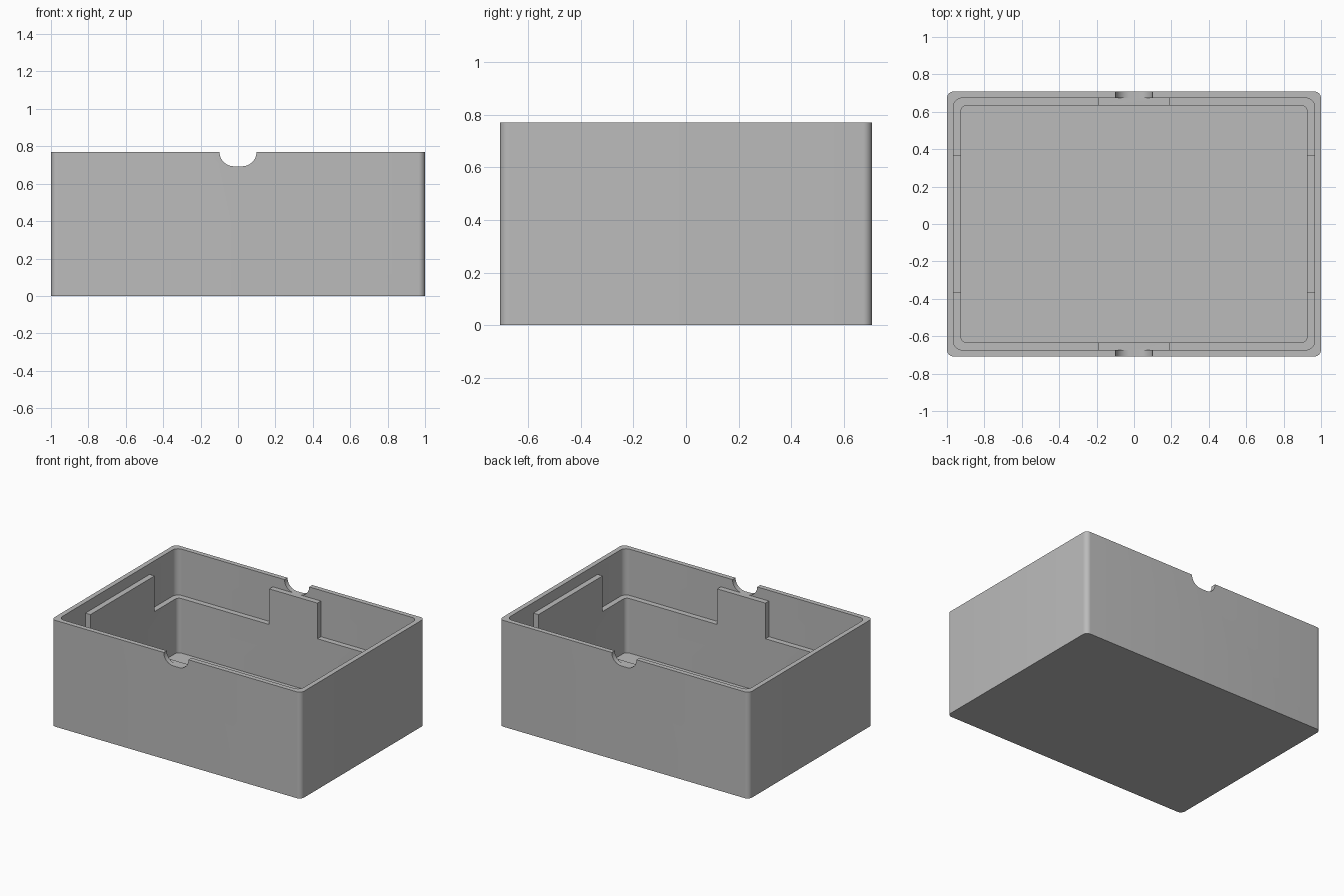
import bpy, bmesh, math

if "Cube" in bpy.data.objects:
    bpy.data.objects.remove(bpy.data.objects["Cube"])

HX, HY, HEIGHT = 1.0, 0.708, 0.77
WALL, LIP = 0.035, 0.075        # rim thickness, rim plus ledge thickness
FLOOR, LEDGE, TAB_TOP = 0.04, 0.435, 0.693
TAB_X, TAB_Y = 0.193, 0.367     # half widths of the locating tabs

grey = bpy.data.materials.new("grey plastic")
grey.use_nodes = True
colour = (0.5, 0.5, 0.5, 1)
grey.diffuse_color = colour
grey.node_tree.nodes["Principled BSDF"].inputs["Base Color"].default_value = colour


def rounded_rect(hx, hy, r, n=8):
    pts = []
    for k, (sx, sy) in enumerate([(1, 1), (-1, 1), (-1, -1), (1, -1)]):
        for i in range(n + 1):
            a = math.pi / 2 * (k + i / n)
            pts.append((sx * (hx - r) + r * math.cos(a), sy * (hy - r) + r * math.sin(a)))
    return pts


def extrude(name, base, offset):
    """Solid made by sweeping a closed 3D outline along an offset."""
    bm = bmesh.new()
    face = bm.faces.new([bm.verts.new(p) for p in base])
    new = bmesh.ops.extrude_face_region(bm, geom=[face])["geom"]
    bmesh.ops.translate(bm, vec=offset, verts=[v for v in new if isinstance(v, bmesh.types.BMVert)])
    bmesh.ops.recalc_face_normals(bm, faces=bm.faces)
    mesh = bpy.data.meshes.new(name)
    bm.to_mesh(mesh)
    bm.free()
    mesh.materials.append(grey)
    ob = bpy.data.objects.new(name, mesh)
    bpy.context.collection.objects.link(ob)
    return ob


def prism(name, hx, hy, r, z0, z1):
    return extrude(name, [(x, y, z0) for x, y in rounded_rect(hx, hy, r)], (0, 0, z1 - z0))


def cut(ob, cutter):
    mod = ob.modifiers.new("cut", "BOOLEAN")
    mod.operation, mod.solver, mod.object = "DIFFERENCE", "EXACT", cutter
    bpy.context.view_layer.objects.active = ob
    bpy.ops.object.modifier_apply(modifier=mod.name)
    bpy.data.objects.remove(cutter)


# Outer shell and main cavity
box = prism("open_box", HX, HY, 0.035, 0, HEIGHT)
cut(box, prism("cavity", HX - LIP, HY - LIP, 0.03, FLOOR, 1))

# Recess above the ledge, leaving a tab in the middle of each wall
recess = prism("recess", HX - WALL, HY - WALL, 0.045, LEDGE, 1)
for hx, hy in [(TAB_X, 2), (2, TAB_Y)]:
    corners = [(-hx, -hy, 0), (hx, -hy, 0), (hx, hy, 0), (-hx, hy, 0)]
    cut(recess, extrude("tab_keeper", corners, (0, 0, TAB_TOP)))
cut(box, recess)

# Rounded finger notches through the front and back rims
R, FLAT = HEIGHT - TAB_TOP, 0.022
outline = [(-FLAT - R, -1, 1)]
for i in range(25):
    a = math.pi * (1 + i / 24)
    side = -FLAT if i < 12 else FLAT
    if i == 12:
        outline.append((-FLAT, -1, TAB_TOP))
    outline.append((side + R * math.cos(a), -1, HEIGHT + R * math.sin(a)))
outline.append((FLAT + R, -1, 1))
cut(box, extrude("notch", outline, (0, 2, 0)))

# Clean coplanar seams and shade
bm = bmesh.new()
bm.from_mesh(box.data)
bmesh.ops.remove_doubles(bm, verts=bm.verts, dist=0.0001)
bmesh.ops.dissolve_limit(bm, angle_limit=0.01, verts=bm.verts, edges=bm.edges)
bm.to_mesh(box.data)
bm.free()
bpy.ops.object.select_all(action="DESELECT")
box.select_set(True)
bpy.context.view_layer.objects.active = box
bpy.ops.object.shade_smooth_by_angle(angle=math.radians(30))
